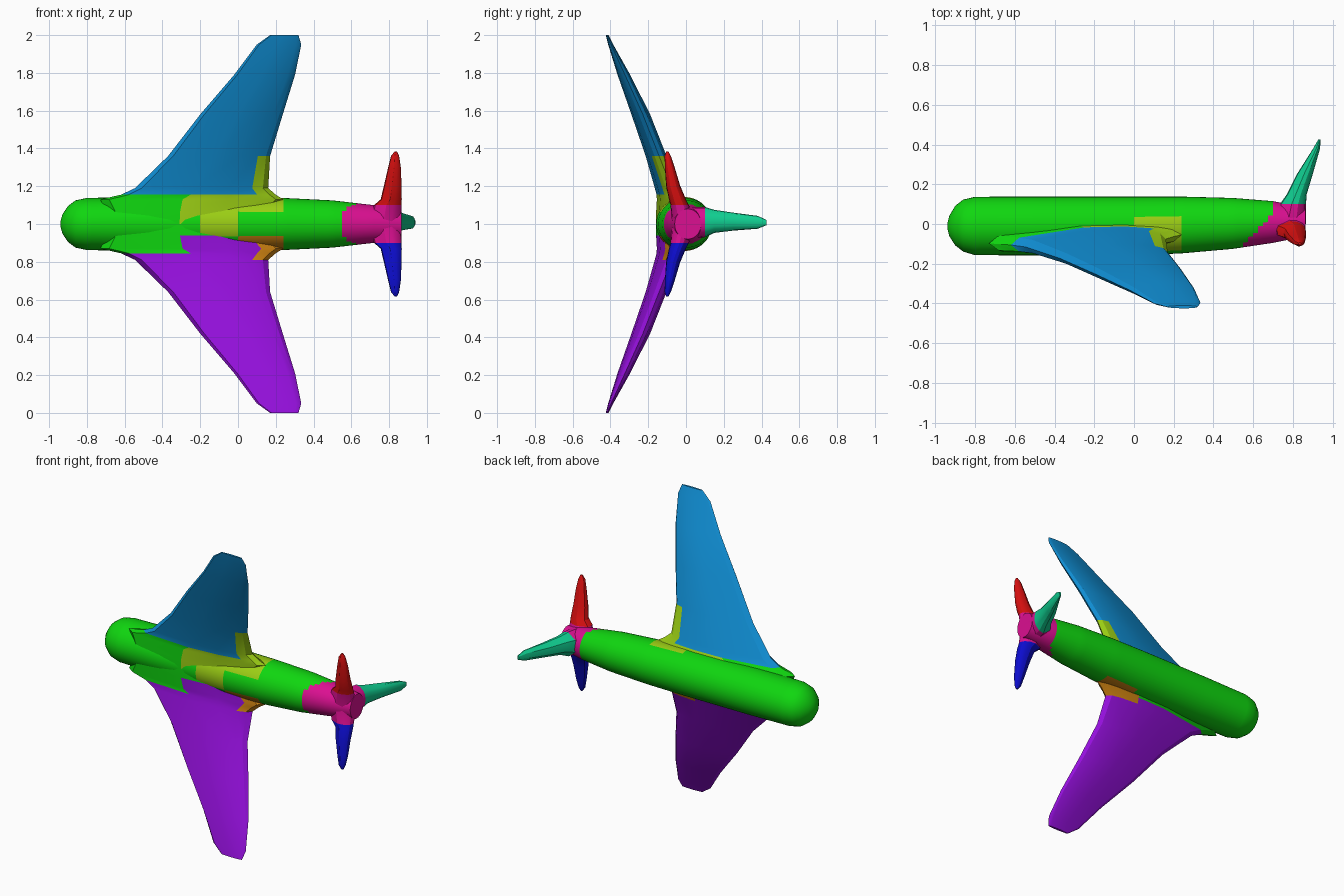
import bpy, bmesh, math
from mathutils import Vector

if "Cube" in bpy.data.objects:
    bpy.data.objects.remove(bpy.data.objects["Cube"], do_unlink=True)


def lin(c):
    return c / 12.92 if c <= 0.04045 else ((c + 0.055) / 1.055) ** 2.4


# Flat colours, given as display values and stored linear
PALETTE = {
    "green": (0.06, 0.84, 0.06), "sky_blue": (0.06, 0.55, 0.82),
    "purple": (0.58, 0.06, 0.86), "red": (0.84, 0.06, 0.06),
    "dark_blue": (0.05, 0.05, 0.82), "magenta": (0.86, 0.06, 0.57),
    "teal": (0.06, 0.80, 0.56), "olive": (0.61, 0.81, 0.08),
    "orange": (0.82, 0.52, 0.07),
}
MATS = {}
for name, rgb in PALETTE.items():
    m = bpy.data.materials.new(name)
    col = (*[lin(c) for c in rgb], 1.0)
    m.diffuse_color = col
    m.use_nodes = True
    bsdf = next(n for n in m.node_tree.nodes if n.type == "BSDF_PRINCIPLED")
    bsdf.inputs["Base Color"].default_value = col
    MATS[name] = m


def loft(name, rings, colour_of, angle):
    """Skin closed rings, cap both ends and colour each face by a rule."""
    bm = bmesh.new()
    rows = [[bm.verts.new(p) for p in ring] for ring in rings]
    n = len(rows[0])
    for a, b in zip(rows, rows[1:]):
        for i in range(n):
            j = (i + 1) % n
            bm.faces.new((a[i], a[j], b[j], b[i]))
    bm.faces.new(rows[0])
    bm.faces.new(rows[-1])
    bmesh.ops.recalc_face_normals(bm, faces=bm.faces[:])
    names = []
    for f in bm.faces:
        c = colour_of(f.calc_center_median(), f.normal)
        if c not in names:
            names.append(c)
        f.material_index = names.index(c)
    mesh = bpy.data.meshes.new(name)
    bm.to_mesh(mesh)
    bm.free()
    for c in names:
        mesh.materials.append(MATS[c])
    ob = bpy.data.objects.new(name, mesh)
    bpy.context.collection.objects.link(ob)
    bpy.ops.object.select_all(action="DESELECT")
    ob.select_set(True)
    bpy.context.view_layer.objects.active = ob
    bpy.ops.object.shade_smooth_by_angle(angle=math.radians(angle))
    return ob


# Fin cross-section: chord fraction and relative half thickness
SECTION = [(0.05, 0.5), (0.45, 1.0), (0.7, 0.92), (0.88, 0.66), (0.96, 0.42)]


def fin(name, stations, place, colour_of, tilt=0.0):
    """Stations are (span, x_lead, x_trail, side_a, side_b)."""
    outline = [(0, 0)] + [(f, -t) for f, t in SECTION] + [(1, 0)]
    outline += [(f, t) for f, t in reversed(SECTION)]
    rings = []
    for s, x0, x1, a, b in stations:
        mid, half = (a + b) / 2, (b - a) / 2
        rings.append([place(x0 + f * (x1 - x0), s,
                            mid + t * half + tilt * (f - 0.5) * (1 - s))
                      for f, t in outline])
    return loft(name, rings, colour_of, 25)


# Fuselage: (x, centre y, radius y, radius z)
BODY = [(-0.94, -0.01, 0.012, 0.012), (-0.93, -0.01, 0.052, 0.05),
        (-0.90, -0.008, 0.10, 0.095), (-0.86, -0.008, 0.131, 0.125),
        (-0.80, -0.01, 0.147, 0.138), (-0.50, -0.01, 0.148, 0.143),
        (0.0, -0.01, 0.148, 0.143), (0.24, -0.005, 0.143, 0.138),
        (0.50, 0.003, 0.128, 0.125), (0.70, 0.01, 0.105, 0.102),
        (0.80, 0.01, 0.085, 0.09), (0.865, 0.01, 0.07, 0.08)]


def body_rings():
    fine = []
    for p, q in zip(BODY, BODY[1:]):
        k = max(1, round((q[0] - p[0]) / 0.025))
        fine += [Vector(p).lerp(Vector(q), i / k) for i in range(k)]
    fine.append(Vector(BODY[-1]))
    turn = [math.tau * i / 40 for i in range(40)]
    return [[(x, yc + ry * math.cos(t), 1 + rz * math.sin(t)) for t in turn]
            for x, yc, ry, rz in fine]


def body_colour(c, n):
    if c.x > min(0.70, 0.65 + 0.9 * c.y):
        return "magenta"
    if 0 < c.x < 0.23 and c.y < 0.04:
        if c.z > 1.07:
            return "olive"
        if c.z < 0.93:
            return "orange"
    if -0.2 < c.x < 0 and c.y < -0.08 and c.z > 0.94:
        return "olive"
    return "green"


loft("fuselage", body_rings(), body_colour, 40)

# Swept wings, with the root fairing running into the belly
WING = [(0.0, -0.66, 0.12, -0.156, -0.02), (0.06, -0.69, 0.16, -0.156, -0.015),
        (0.13, -0.73, 0.24, -0.152, 0.0), (0.155, -0.62, 0.20, -0.154, -0.015),
        (0.19, -0.545, 0.16, -0.163, -0.028),
        (0.36, -0.37, 0.17, -0.212, -0.105), (0.58, -0.20, 0.237, -0.288, -0.19),
        (0.79, -0.02, 0.302, -0.362, -0.295), (0.95, 0.10, 0.335, -0.412, -0.385),
        (1.0, 0.17, 0.32, -0.425, -0.41)]


def wing_colour(upper):
    def rule(c, n):
        d = abs(c.z - 1)
        if upper:
            if d < 0.15 and (-0.22 < c.x < 0 or (c.x >= 0 and d > 0.06)):
                return "olive"
            if d < 0.35 and c.x > 0.08:
                return "olive"
            return "sky_blue" if d > 0.15 else "green"
        if d < 0.19 and c.x > (0.1 if n.y < 0 else -0.1):
            return "orange" if d > 0.06 else "green"
        if d > 0.15 or (d > 0.06 and c.x > -0.25 and n.y < 0):
            return "purple"
        return "green"
    return rule


# Side tailplanes, leaning the same way as the wings
TAILPLANE = [(0.0, 0.69, 0.865, -0.075, 0.06), (0.10, 0.72, 0.865, -0.082, 0.015),
             (0.13, 0.755, 0.867, -0.09, 0.0), (0.20, 0.772, 0.866, -0.105, -0.03),
             (0.30, 0.795, 0.862, -0.112, -0.06), (0.36, 0.81, 0.853, -0.113, -0.08),
             (0.383, 0.828, 0.842, -0.105, -0.093)]

for word, sgn, tail_col in (("upper", 1, "red"), ("lower", -1, "dark_blue")):
    def place(x, s, t, sgn=sgn):
        return (x, t, 1 + sgn * s)

    def tail_colour(c, n, col=tail_col):
        return col if abs(c.z - 1) > 0.09 else "magenta"

    fin(word + "_wing", WING, place, wing_colour(sgn > 0), tilt=0.05)
    fin(word + "_tailplane", TAILPLANE, place, tail_colour)

# Tail fin standing out at the back
TAIL_FIN = [(0.0, 0.70, 0.865, 0.92, 1.09), (0.10, 0.735, 0.866, 0.93, 1.09),
            (0.15, 0.77, 0.87, 0.953, 1.075), (0.25, 0.82, 0.90, 0.965, 1.06),
            (0.38, 0.902, 0.937, 0.975, 1.043), (0.425, 0.928, 0.94, 0.993, 1.022)]
fin("tail_fin", TAIL_FIN, lambda x, s, t: (x, s, t),
    lambda c, n: "teal" if c.y > 0.12 else "magenta")
